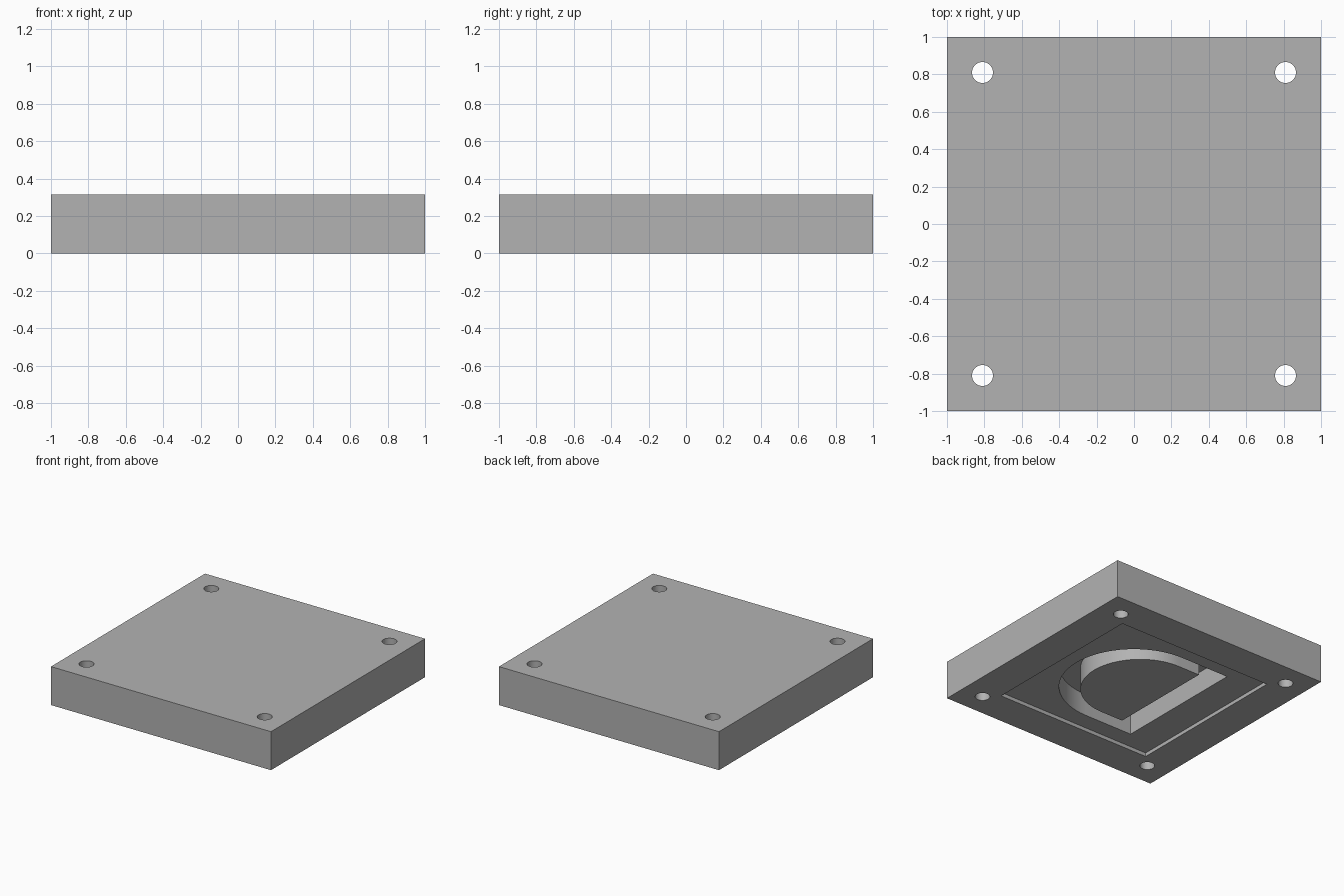
import bpy
import bmesh
from math import sin, cos, pi, radians

if "Cube" in bpy.data.objects:
    bpy.data.objects.remove(bpy.data.objects["Cube"], do_unlink=True)

HEIGHT = 0.316

grey = bpy.data.materials.new("plain_grey")
grey.use_nodes = True
colour = (0.448, 0.448, 0.448, 1)
grey.diffuse_color = colour
grey.node_tree.nodes["Principled BSDF"].inputs["Base Color"].default_value = colour


def prism(name, outline, bottom, top):
    """Extrude a counter-clockwise outline from bottom to top."""
    bm = bmesh.new()
    base = bm.faces.new([bm.verts.new((x, y, bottom)) for x, y in outline])
    ext = bmesh.ops.extrude_face_region(bm, geom=[base], use_keep_orig=True)
    moved = [v for v in ext["geom"] if isinstance(v, bmesh.types.BMVert)]
    bmesh.ops.translate(bm, verts=moved, vec=(0, 0, top - bottom))
    bmesh.ops.recalc_face_normals(bm, faces=bm.faces)
    mesh = bpy.data.meshes.new(name)
    bm.to_mesh(mesh)
    bm.free()
    mesh.materials.append(grey)
    obj = bpy.data.objects.new(name, mesh)
    bpy.context.collection.objects.link(obj)
    return obj


def square(half):
    return [(-half, -half), (half, -half), (half, half), (-half, half)]


def circle(x, y, r, steps=32):
    return [(x + r * cos(2 * pi * i / steps), y + r * sin(2 * pi * i / steps))
            for i in range(steps)]


def half_round(flat_x, centre_x, r, steps=32):
    """Flat side at -x, rounded side at +x."""
    arc = [(centre_x + r * cos(a), r * sin(a))
           for a in (-pi / 2 + pi * i / steps for i in range(steps + 1))]
    return [(flat_x, -r)] + arc + [(flat_x, r)]


def cut(target, cutter):
    """Subtract the cutter from the target, then discard the cutter."""
    bpy.context.view_layer.objects.active = target
    mod = target.modifiers.new("cut", 'BOOLEAN')
    mod.operation = 'DIFFERENCE'
    mod.solver = 'EXACT'
    mod.object = cutter
    bpy.ops.object.modifier_apply(modifier=mod.name)
    bpy.data.objects.remove(cutter, do_unlink=True)


# Square block
plate = prism("mounting_plate", square(1), 0, HEIGHT)

# Shallow square recess in the underside
cut(plate, prism("recess_cutter", square(0.71), -0.1, 0.03))

# Deep half-round channel around an island
channel = prism("channel_cutter", half_round(-0.44, 0, 0.565), -0.05, 0.21)
cut(channel, prism("island_cutter", half_round(-0.26, -0.06, 0.45), -0.2, 0.4))
cut(plate, channel)

# Corner through holes
for sx in (-1, 1):
    for sy in (-1, 1):
        cut(plate, prism("hole_cutter", circle(sx * 0.81, sy * 0.81, 0.056), -0.1, 0.5))

# Smooth curved walls, sharp edges
bpy.ops.object.select_all(action='DESELECT')
plate.select_set(True)
bpy.context.view_layer.objects.active = plate
bpy.ops.object.shade_smooth_by_angle(angle=radians(30))
